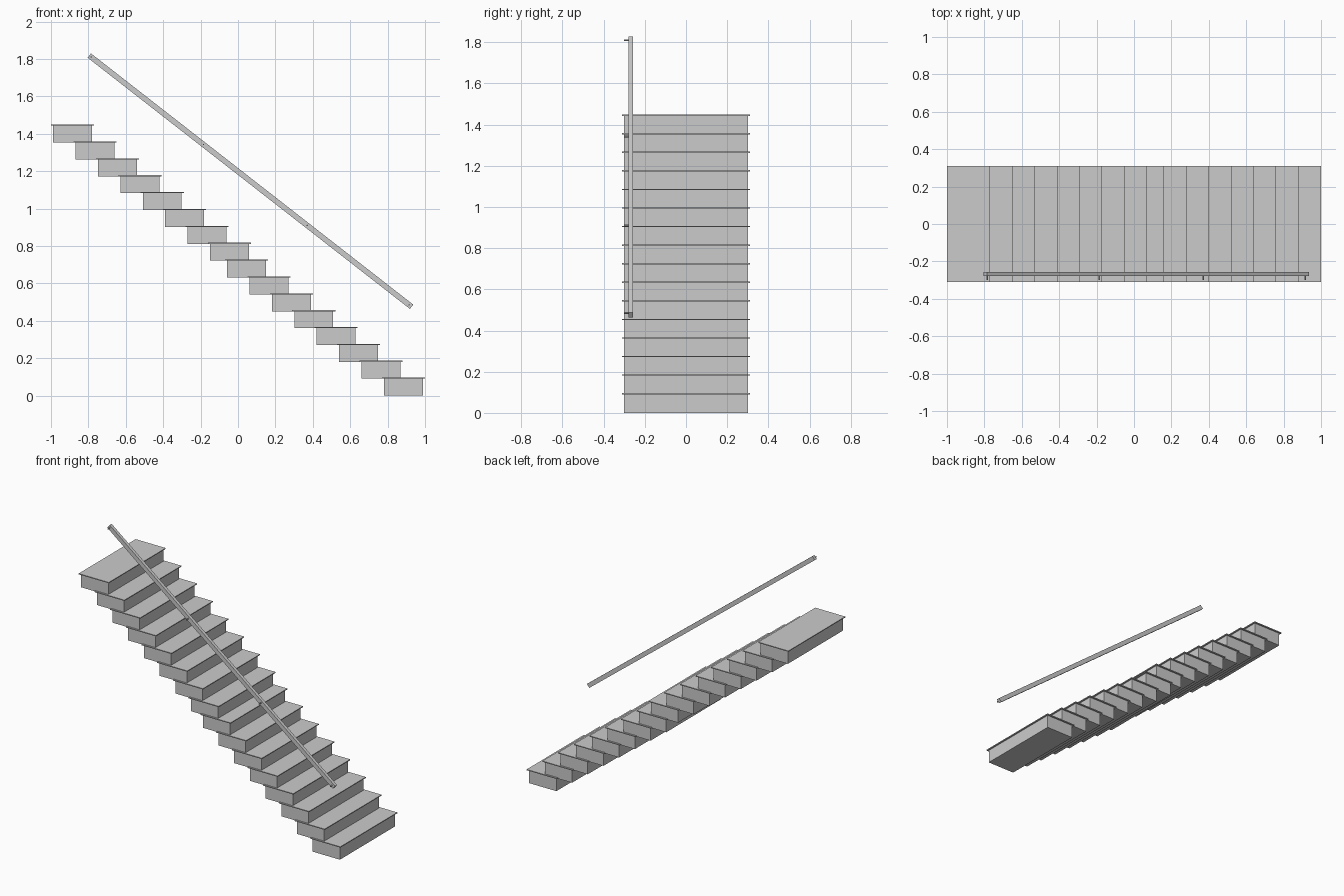
import bpy
import bmesh
from math import atan2, hypot
from mathutils import Matrix, Vector

if "Cube" in bpy.data.objects:
    bpy.data.objects.remove(bpy.data.objects["Cube"])

STEPS = 16
RUN, RISE = 0.12, 0.0902
BLOCK_DEPTH, BLOCK_WIDTH = 0.208, 0.60
LIP, TREAD_T = 0.011, 0.006


def make_object(name, bm):
    mesh = bpy.data.meshes.new(name)
    bm.to_mesh(mesh)
    bm.free()
    obj = bpy.data.objects.new(name, mesh)
    bpy.context.collection.objects.link(obj)
    return obj


def box(name, center, size):
    bm = bmesh.new()
    bmesh.ops.create_cube(bm, size=1.0)
    bmesh.ops.scale(bm, vec=Vector(size), verts=bm.verts)
    obj = make_object(name, bm)
    obj.location = center
    return obj


# Step blocks with thin overhanging treads; the middle step is set closer
for i in range(STEPS):
    x = 0.885 - RUN * i + (0.03 if i >= STEPS // 2 else 0.0)
    z = RISE * i
    box(f"step_block_{i + 1}", (x, 0, z + RISE / 2),
        (BLOCK_DEPTH, BLOCK_WIDTH, RISE))
    box(f"step_tread_{i + 1}", (x, 0, z + RISE + TREAD_T / 2),
        (BLOCK_DEPTH + 2 * LIP, BLOCK_WIDTH + 2 * LIP, TREAD_T))

# Sloping rectangular handrail
x0, z0, x1, z1 = -0.795, 1.818, 0.928, 0.475
rail_y = -0.268
rail = box("handrail", ((x0 + x1) / 2, rail_y, (z0 + z1) / 2),
           (hypot(x1 - x0, z1 - z0), 0.022, 0.029))
rail.rotation_euler.y = atan2(z0 - z1, x1 - x0)

# Small wall pins on the outer side of the rail
for i, x in enumerate((-0.785, -0.185, 0.37, 0.915)):
    z = z0 + (z1 - z0) * (x - x0) / (x1 - x0)
    bm = bmesh.new()
    bmesh.ops.create_cone(bm, cap_ends=True, segments=8, radius1=0.004,
                          radius2=0.004, depth=0.025,
                          matrix=Matrix.Rotation(atan2(1, 0), 4, 'X'))
    pin = make_object(f"rail_pin_{i + 1}", bm)
    pin.location = (x, -0.288, z)
